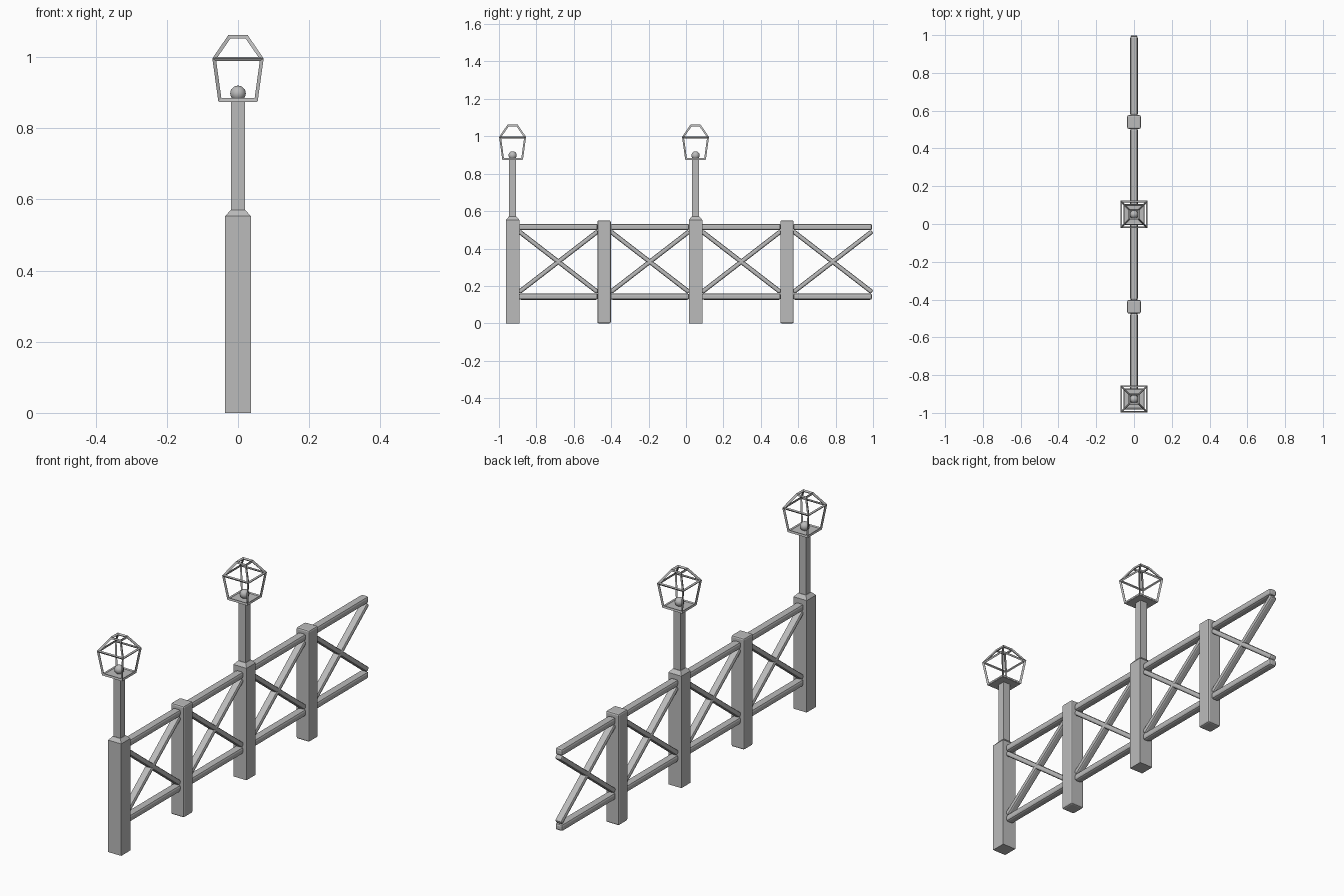
import bpy, bmesh, math
from mathutils import Vector, Matrix

old = bpy.data.objects.get("Cube")
if old:
    bpy.data.objects.remove(old, do_unlink=True)

GREY = (0.5, 0.5, 0.5, 1.0)
grey = bpy.data.materials.new("plain grey")
grey.use_nodes = True
grey.diffuse_color = GREY
grey.node_tree.nodes["Principled BSDF"].inputs["Base Color"].default_value = GREY


def finish(name, bm, location=(0, 0, 0)):
    bmesh.ops.recalc_face_normals(bm, faces=bm.faces)
    mesh = bpy.data.meshes.new(name)
    bm.to_mesh(mesh)
    bm.free()
    mesh.materials.append(grey)
    obj = bpy.data.objects.new(name, mesh)
    obj.location = location
    bpy.context.collection.objects.link(obj)
    return obj


def box(name, size, location, bevel=0.0, tilt=0.0):
    bm = bmesh.new()
    bmesh.ops.create_cube(bm, size=1, matrix=Matrix.Diagonal((*size, 1)))
    obj = finish(name, bm, location)
    obj.rotation_euler.x = tilt
    if bevel:
        mod = obj.modifiers.new("bevel", "BEVEL")
        mod.width = bevel
        mod.segments = 2
    return obj


def square_stack(name, levels, y):
    """Square column skinned through (half width, height) levels."""
    bm = bmesh.new()
    rings = [[bm.verts.new((sx * w, sy * w, z)) for sx, sy in
              ((-1, -1), (1, -1), (1, 1), (-1, 1))] for w, z in levels]
    for low, high in zip(rings, rings[1:]):
        for i in range(4):
            j = (i + 1) % 4
            bm.faces.new((low[i], low[j], high[j], high[i]))
    bm.faces.new(rings[0][::-1])
    bm.faces.new(rings[-1])
    return finish(name, bm, (0, y, 0))


SPACING = 0.489
HALF = 0.036
posts = [-0.927 + SPACING * i for i in range(4)]

# Lamp posts with pole, open lantern cage and bulb
for n, y in enumerate(posts[::2]):
    square_stack(f"lamp_post_{n}", [(HALF, 0), (HALF, 0.553), (0.021, 0.57),
                                    (0.019, 0.57), (0.019, 0.876)], y)
    cage = square_stack(f"lantern_cage_{n}",
                        [(0.052, 0.879), (0.068, 0.995), (0.025, 1.057)], y)
    wire = cage.modifiers.new("bars", "WIREFRAME")
    wire.thickness = 0.012
    box(f"lantern_floor_{n}", (0.106, 0.106, 0.007), (0, y, 0.877))
    bm = bmesh.new()
    bmesh.ops.create_uvsphere(bm, u_segments=16, v_segments=10, radius=0.022)
    bulb = finish(f"bulb_{n}", bm, (0, y, 0.898))
    for face in bulb.data.polygons:
        face.use_smooth = True

# Plain posts with softened edges
for n, y in enumerate(posts[1::2]):
    box(f"plain_post_{n}", (2 * HALF, 2 * HALF, 0.55), (0, y, 0.275), 0.008)

# Rails and crossed braces in every bay
LENGTH = SPACING - 2 * HALF + 0.004
RISE = 0.325
angle = math.atan2(RISE, LENGTH)
for n, y in enumerate(posts):
    mid = y + SPACING / 2
    for label, z in (("lower", 0.143), ("upper", 0.515)):
        box(f"{label}_rail_{n}", (0.04, LENGTH, 0.034), (0, mid, z), 0.01)
    for label, sign in (("rising", 1), ("falling", -1)):
        box(f"{label}_brace_{n}", (0.036, math.hypot(LENGTH, RISE), 0.024),
            (0, mid, 0.329), 0.008, sign * angle)
